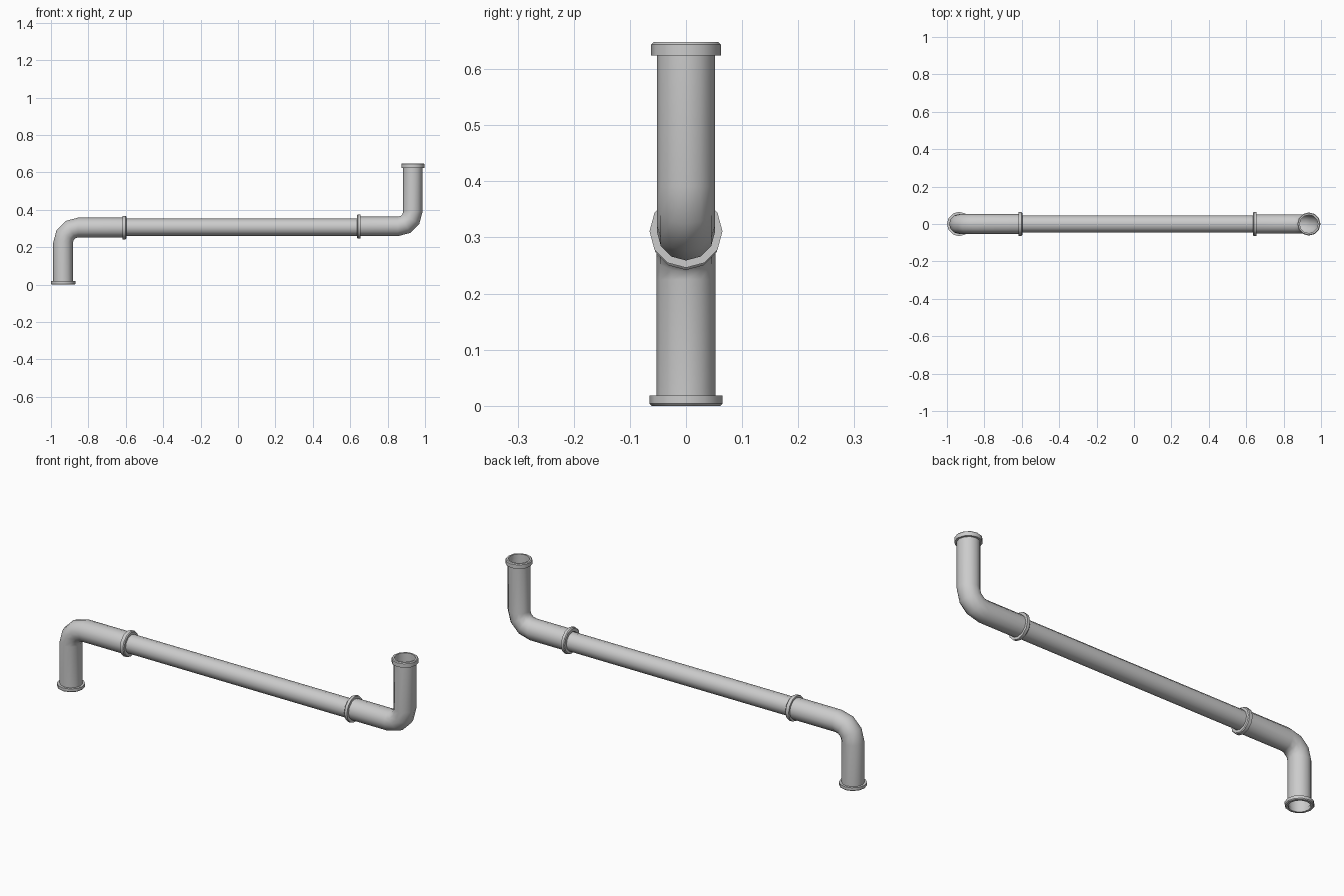
import bpy, bmesh, math
from mathutils import Vector

if "Cube" in bpy.data.objects:
    bpy.data.objects.remove(bpy.data.objects["Cube"])

SIDES = 12


def finish(name, bm):
    bmesh.ops.recalc_face_normals(bm, faces=bm.faces)
    me = bpy.data.meshes.new(name)
    bm.to_mesh(me)
    bm.free()
    ob = bpy.data.objects.new(name, me)
    bpy.context.collection.objects.link(ob)
    bpy.ops.object.select_all(action='DESELECT')
    bpy.context.view_layer.objects.active = ob
    ob.select_set(True)
    bpy.ops.object.shade_smooth_by_angle(angle=math.radians(40))
    return ob


def loft(name, rings, closed=False):
    """rings: (centre, axis, radius); every axis lies in the XZ plane"""
    bm = bmesh.new()
    loops = []
    for c, axis, r in rings:
        u = Vector((0, 1, 0))
        v = Vector(axis).normalized().cross(u)
        loops.append([bm.verts.new(Vector(c) + r * (math.cos(a) * u + math.sin(a) * v))
                      for a in (2 * math.pi * i / SIDES for i in range(SIDES))])
    pairs = list(zip(loops, loops[1:]))
    if closed:
        pairs.append((loops[-1], loops[0]))
    for a, b in pairs:
        for i in range(SIDES):
            j = (i + 1) % SIDES
            bm.faces.new((a[i], a[j], b[j], b[i]))
    return finish(name, bm)


def flange(name, c, axis, thick, r_in, r_out):
    # ring with a small chamfer on the outer face; c is the outer face centre
    axis = Vector(axis)
    prof = [(0, r_in), (0, r_out - .004), (.004, r_out), (thick, r_out), (thick, r_in)]
    loft(name, [(Vector(c) - axis * d, axis, r) for d, r in prof], closed=True)


def elbow(name, x_vert, z_end, z_horiz, x_joint, r, bend=0.08, steps=3):
    # open elbow: vertical run, quarter bend, horizontal run
    sx = 1 if x_joint > x_vert else -1
    sz = 1 if z_horiz > z_end else -1
    rings = [((x_vert, 0, z_end), (0, 0, sz), r)]
    cx, cz = x_vert + sx * bend, z_horiz - sz * bend
    for i in range(steps + 1):
        a = math.pi / 2 * i / steps
        rings.append(((cx - sx * bend * math.cos(a), 0, cz + sz * bend * math.sin(a)),
                      (sx * math.sin(a), 0, sz * math.cos(a)), r))
    rings.append(((x_joint, 0, z_horiz), (sx, 0, 0), r))
    loft(name, rings)


# straight middle pipe
loft("main_pipe", [((-0.62, 0, .307), (1, 0, 0), .046), ((.655, 0, .307), (1, 0, 0), .046)])

# left elbow turning down, right elbow turning up
elbow("left_elbow", -.935, .004, .305, -.603, .053)
elbow("right_elbow", .935, .644, .311, .642, .052)

# flanges on the open ends and at the joints
flange("bottom_flange", (-.935, 0, 0), (0, 0, -1), .018, .050, .065)
flange("top_flange", (.935, 0, .648), (0, 0, 1), .024, .049, .062)
flange("left_joint_flange", (-.597, 0, .305), (1, 0, 0), .021, .046, .063)
flange("right_joint_flange", (.637, 0, .311), (-1, 0, 0), .018, .046, .065)
